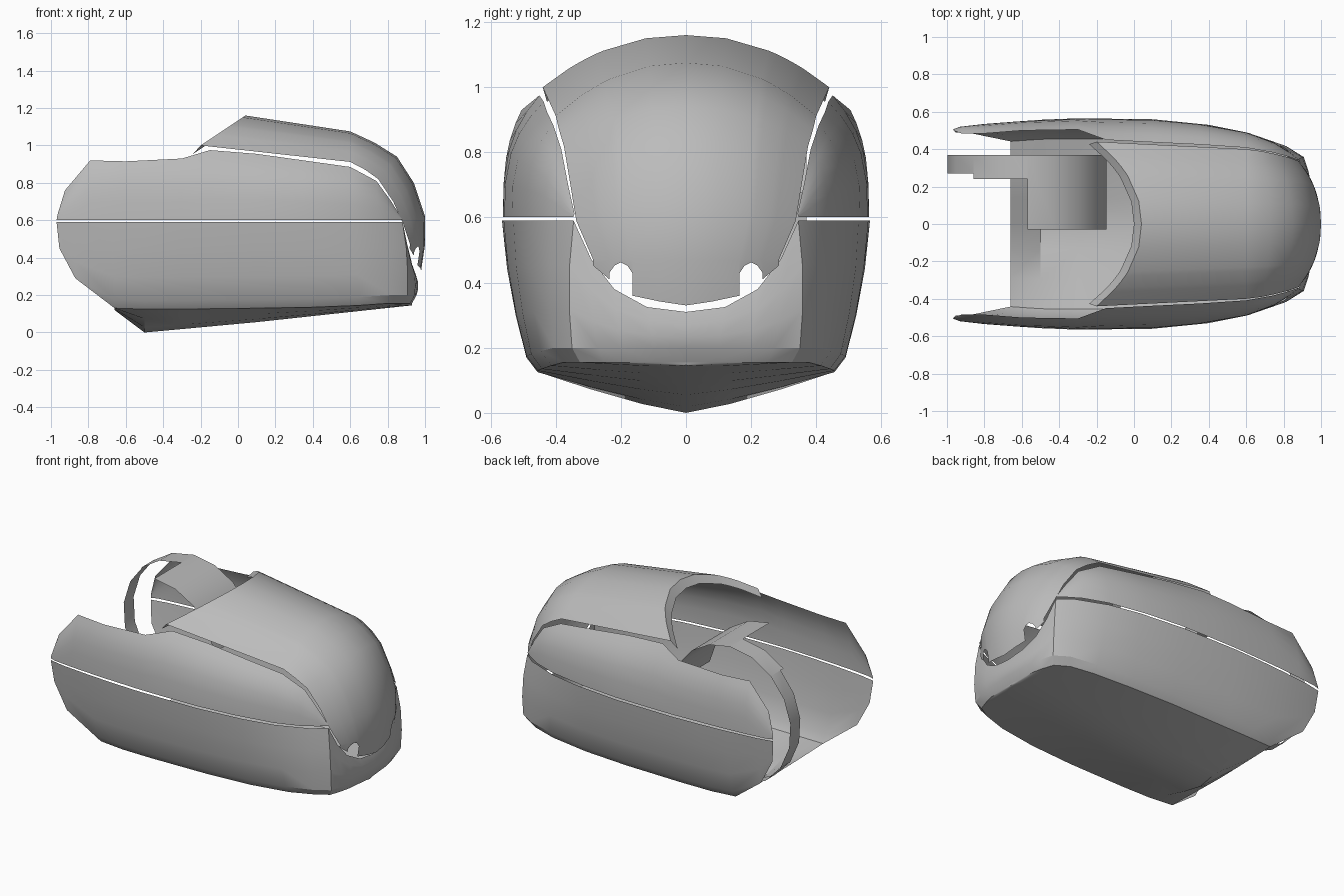
import bpy, bmesh, math

old = bpy.data.objects.get("Cube")
if old:
    bpy.data.objects.remove(old, do_unlink=True)

grey = bpy.data.materials.new("shell_grey")
grey.use_nodes = True
GREY = (0.5, 0.5, 0.5, 1)
grey.diffuse_color = GREY
grey.node_tree.nodes["Principled BSDF"].inputs["Base Color"].default_value = GREY


def build(name, patches, mirror=True, angle=28):
    """Skin one or more grids of points into a sheet, mirrored across y."""
    bm = bmesh.new()
    for rows in patches:
        grid = [[bm.verts.new(p) for p in row] for row in rows]
        for a, b in zip(grid, grid[1:]):
            for i in range(len(a) - 1):
                bm.faces.new((a[i], a[i + 1], b[i + 1], b[i]))
    bmesh.ops.remove_doubles(bm, verts=bm.verts, dist=0.0005)
    bmesh.ops.recalc_face_normals(bm, faces=bm.faces)
    mesh = bpy.data.meshes.new(name)
    bm.to_mesh(mesh)
    bm.free()
    mesh.materials.append(grey)
    ob = bpy.data.objects.new(name, mesh)
    bpy.context.collection.objects.link(ob)
    if mirror:
        mod = ob.modifiers.new("mirror", 'MIRROR')
        mod.use_axis = (False, True, False)
        mod.merge_threshold = 0.001
    bpy.ops.object.select_all(action='DESELECT')
    ob.select_set(True)
    bpy.context.view_layer.objects.active = ob
    bpy.ops.object.shade_smooth_by_angle(angle=math.radians(angle))
    return ob


def mix(a, b, t):
    return a + (b - a) * t


def lookup(x, pts):
    """Piecewise linear profile."""
    for (x0, z0), (x1, z1) in zip(pts, pts[1:]):
        if x <= x1:
            return mix(z0, z1, max(0, (x - x0) / (x1 - x0)))
    return pts[-1][1]


# Upper side panels: seam (x, y) and top edge (x, y, z)
upper = [
    ((-.97, .505), (-.965, .50, .63)),
    ((-.93, .52), (-.925, .485, .76)),
    ((-.80, .535), (-.79, .485, .92)),
    ((-.60, .55), (-.60, .50, .915)),
    ((-.30, .562), (-.30, .505, .93)),
    ((-.15, .562), (-.15, .45, .975)),
    ((.10, .558), (.10, .437, .955)),
    ((.35, .535), (.35, .425, .92)),
    ((.60, .49), (.60, .408, .885)),
    ((.75, .435), (.74, .383, .81)),
    ((.83, .385), (.82, .362, .70)),
    ((.88, .345), (.875, .342, .61)),
]
rows = []
for (xs, ys), (xt, yt, zt) in upper:
    rows.append([(mix(xs, xt, t), mix(ys, yt, t ** 3), mix(.602, zt, t))
                 for t in (0, .3, .55, .72, .87, 1)])
build("upper_side_panels", [rows])

# Lower shell: top edge (seam, then U-shaped cut at the nose) and lower edge
lower = [
    ((-.97, .505, .59), (-.955, .49, .45)),
    ((-.87, .525, .59), (-.87, .485, .29)),
    ((-.67, .545, .59), (-.66, .475, .175)),
    ((-.50, .557, .59), (-.50, .487, .17)),
    ((-.30, .565, .59), (-.30, .49, .17)),
    ((.10, .56, .59), (.10, .49, .175)),
    ((.40, .53, .59), (.40, .475, .18)),
    ((.60, .49, .59), (.65, .445, .19)),
    ((.80, .41, .59), (.82, .405, .20)),
    ((.88, .345, .59), (.905, .35, .20)),
    ((.905, .29, .47), (.93, .27, .20)),
    ((.925, .22, .38), (.945, .20, .20)),
    ((.945, .12, .325), (.95, .10, .20)),
    ((.95, 0, .31), (.955, 0, .20)),
]
rows, rims = [], []
for i, (top, low) in enumerate(lower):
    col = []
    for t in (0, .35, .7, 1):
        bulge = .012 * math.sin(math.pi * t)
        x, y, z = (mix(a, b, t) for a, b in zip(top, low))
        col.append((x + (bulge if i > 8 else 0), y + (bulge if 1 < i < 11 else 0), z))
    if i > 1:
        rim = (low[0] - (.025 if i > 7 else 0), low[1] * .93, low[2] - .045)
        rims.append(rim)
        col.append(rim)
    else:
        col.append(col[-1])
    rows.append(col)
build("lower_shell", [rows])

# Shallow keeled belly
keel = [(-.66, .12), (-.50, 0), (.05, .05), (.93, .145)]
rows = []
for x, y, z in rims:
    zk = lookup(x, keel)
    rows.append([(x, y * t, mix(zk, z, t ** 1.25)) for t in (1, .65, .3, 0)])
build("belly_plate", [rows])

# Canopy: centre line (x, z) and side edge (x, y, z) at each section
sections = [
    ((.04, 1.16), (-.20, .44, 1.0)),
    ((.60, 1.075), (.60, .40, .912)),
    ((.73, 1.015), (.68, .39, .87)),
    ((.85, .94), (.75, .375, .82)),
    ((.94, .80), (.83, .355, .70)),
    ((1.0, .62), (.88, .337, .59)),
    ((1.0, .47), (.92, .285, .47)),
]
ys = (0, .08, .165, .18, .20, .22, .235, .285)
ts = [y / .285 for y in ys]
rows = []
for (xc, zc), (xe, ye, ze) in sections:
    rows.append([(mix(xc, xe, t ** 2.2), ye * t, mix(zc, ze, t ** 2.2)) for t in ts])
base = rows[-1]


def hem(cols, heights):
    """Bottom strip of the canopy nose reaching down to the given heights."""
    return [[base[c] for c in cols],
            [(base[c][0] - .15 * (.47 - z), base[c][1], z) for c, z in zip(cols, heights)]]


# Rolled front lip, then the hem with an arched notch on each side
lip = [(x - .04, y * .97, z - .045) for x, y, z in rows[0]]
build("canopy", [[lip] + rows,
                 hem((0, 1, 2), (.33, .342, .36)),
                 hem((2, 3, 4, 5, 6), (.43, .452, .462, .452, .43)),
                 hem((6, 7), (.41, .452))])

# Curved inner guard, stepped in width
rows = []
steps = [(10, 90, -.03), (90, 132, .24), (132, 255, .27)]
patches = []
for a0, a1, inner in steps:
    n = max(2, round((a1 - a0) / 20))
    strip = []
    for k in range(n + 1):
        a = math.radians(mix(a0, a1, k / n))
        x, z = -.57 + .43 * math.cos(a), .6 + .435 * math.sin(a)
        strip.append([(x, inner, z), (x, .37, z)])
    patches.append(strip)
build("inner_guard", patches, mirror=False)
